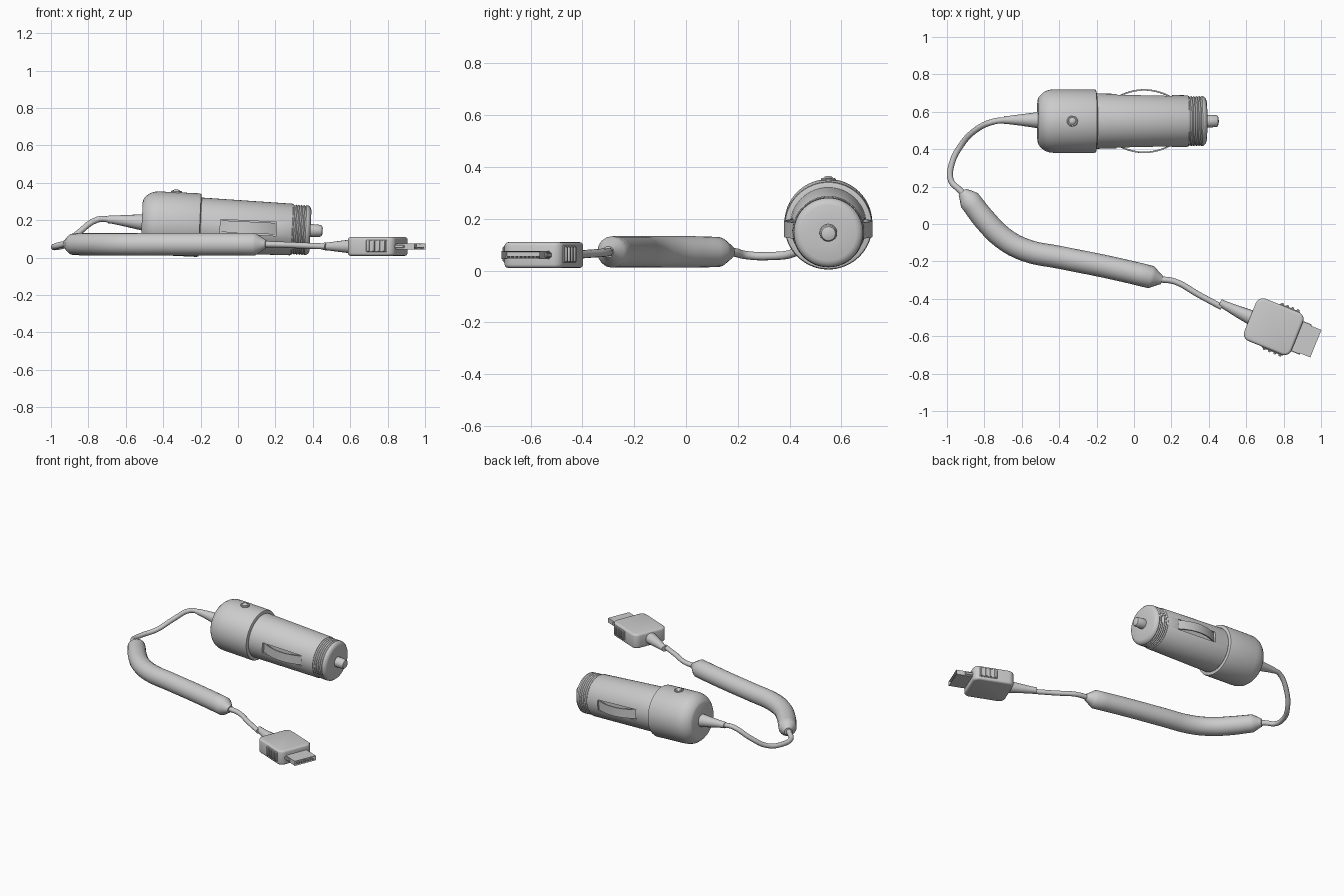
import bpy, bmesh, math
from mathutils import Vector, Matrix

if "Cube" in bpy.data.objects:
    bpy.data.objects.remove(bpy.data.objects["Cube"])

COL = bpy.context.scene.collection


def smooth(ob, angle=35):
    bpy.ops.object.select_all(action='DESELECT')
    ob.select_set(True)
    bpy.context.view_layer.objects.active = ob
    bpy.ops.object.shade_smooth_by_angle(angle=math.radians(angle))


def from_bm(name, bm, matrix, shade=True):
    bmesh.ops.recalc_face_normals(bm, faces=bm.faces)
    me = bpy.data.meshes.new(name)
    bm.to_mesh(me)
    bm.free()
    ob = bpy.data.objects.new(name, me)
    COL.objects.link(ob)
    ob.matrix_world = matrix
    if shade:
        smooth(ob)
    return ob


def lathe(name, profile, matrix, n=48):
    """Revolve (x, radius) pairs around the local x axis, with flat caps."""
    bm = bmesh.new()
    rings = [[bm.verts.new((x, r * math.cos(2 * math.pi * i / n), r * math.sin(2 * math.pi * i / n)))
              for i in range(n)] for x, r in profile]
    for a, b in zip(rings, rings[1:]):
        for i in range(n):
            bm.faces.new((a[i], a[(i + 1) % n], b[(i + 1) % n], b[i]))
    bm.faces.new(rings[0])
    bm.faces.new(rings[-1])
    return from_bm(name, bm, matrix)


def box(name, size, loc, matrix, bevel=0.0, segs=3, shade=True):
    bm = bmesh.new()
    bmesh.ops.create_cube(bm, size=1)
    bmesh.ops.scale(bm, vec=size, verts=bm.verts)
    if bevel:
        bmesh.ops.bevel(bm, geom=bm.edges[:], offset=bevel, segments=segs, profile=0.5, affect='EDGES')
    bmesh.ops.translate(bm, vec=loc, verts=bm.verts)
    return from_bm(name, bm, matrix, shade)


def tube(name, pts, res=4, sides=4):
    """Swept round tube through (x, y, z, radius) points."""
    cu = bpy.data.curves.new(name, 'CURVE')
    cu.dimensions = '3D'
    cu.bevel_depth = 1.0
    cu.bevel_resolution = sides
    cu.resolution_u = res
    cu.use_fill_caps = True
    sp = cu.splines.new('BEZIER')
    sp.bezier_points.add(len(pts) - 1)
    for p, (x, y, z, r) in zip(sp.bezier_points, pts):
        p.co = (x, y, z)
        p.radius = r
        p.handle_left_type = p.handle_right_type = 'AUTO'
    ob = bpy.data.objects.new(name, cu)
    COL.objects.link(ob)
    bpy.ops.object.select_all(action='DESELECT')
    ob.select_set(True)
    bpy.context.view_layer.objects.active = ob
    bpy.ops.object.convert(target='MESH')
    smooth(bpy.context.view_layer.objects.active)


# ---- Socket plug, slightly tilted nose-down ----
PLUG = Matrix.Translation((0, 0.55, 0.164)) @ Matrix.Rotation(math.radians(2.7), 4, 'Y')

head = [(-0.515, 0.115), (-0.51, 0.128), (-0.495, 0.145), (-0.475, 0.16), (-0.45, 0.168),
        (-0.42, 0.17), (-0.213, 0.17), (-0.205, 0.167), (-0.202, 0.16), (-0.202, 0.10)]
lathe("plug_head", head, PLUG, 64)

body = [(-0.21, 0.14), (-0.2, 0.148), (0.285, 0.138), (0.29, 0.135), (0.29, 0.129)]
lathe("plug_body", body, PLUG, 64)
barrel = bpy.data.objects["plug_body"]

# threaded end cap
cap = [(0.28, 0.128)]
for i in range(5):
    cap += [(0.292 + 0.014 * i, 0.134), (0.299 + 0.014 * i, 0.129)]
cap += [(0.362, 0.134), (0.372, 0.132), (0.383, 0.122), (0.388, 0.108), (0.388, 0.04)]
lathe("threaded_cap", cap, PLUG, 64)
lathe("contact_tip", [(0.38, 0.034), (0.395, 0.034), (0.44, 0.032), (0.449, 0.027), (0.453, 0.015)], PLUG, 24)

# side slots and sprung contacts
for s, side in ((-1, "front"), (1, "back")):
    cutter = box("slot_cutter_" + side, (0.30, 0.06, 0.074), (0.055, s * 0.155, -0.001), PLUG, shade=False)
    cutter.hide_render = True
    cutter.hide_set(True)
    mod = barrel.modifiers.new("slot", 'BOOLEAN')
    mod.operation = 'DIFFERENCE'
    mod.solver = 'EXACT'
    mod.object = cutter

    bm = bmesh.new()
    rows = []
    for i in range(17):
        t = i / 16 * 2 - 1
        y = 0.130 + 0.041 * (1 - t * t)
        x = 0.055 + 0.148 * t
        rows.append([bm.verts.new((x, s * (y - d), z)) for d, z in
                     ((0, -0.031), (0, 0.031), (0.008, 0.031), (0.008, -0.031))])
    for a, b in zip(rows, rows[1:]):
        for k in range(4):
            bm.faces.new((a[k], a[(k + 1) % 4], b[(k + 1) % 4], b[k]))
    bm.faces.new(rows[0])
    bm.faces.new(rows[-1])
    from_bm("spring_contact_" + side, bm, PLUG)

# indicator light on top of the head
LIGHT = PLUG @ Matrix.Translation((-0.338, 0, 0)) @ Matrix.Rotation(math.radians(-90), 4, 'Y')
lathe("light_bezel", [(0.15, 0.029), (0.174, 0.029), (0.178, 0.025), (0.176, 0.019)], LIGHT, 24)
lathe("indicator_light", [(0.16, 0.019), (0.178, 0.019), (0.183, 0.014), (0.186, 0.005)], LIGHT, 24)

# ---- Cable ----
tube("plug_strain_relief", [(-0.50, 0.555, 0.188, 0.045), (-0.60, 0.556, 0.197, 0.031),
                            (-0.67, 0.556, 0.203, 0.022), (-0.695, 0.556, 0.204, 0.020)], 2, 6)
tube("plug_cable", [(-0.68, 0.556, 0.204, 0.016), (-0.75, 0.548, 0.204, 0.016), (-0.85, 0.50, 0.135, 0.016),
                    (-0.925, 0.42, 0.070, 0.016), (-0.975, 0.32, 0.056, 0.016), (-0.978, 0.23, 0.060, 0.016),
                    (-0.935, 0.185, 0.071, 0.017), (-0.88, 0.13, 0.072, 0.018)])
tube("thick_cable_sleeve", [(-0.918, 0.172, 0.072, 0.026), (-0.880, 0.128, 0.072, 0.058),
                            (-0.80, 0.025, 0.072, 0.061), (-0.70, -0.075, 0.072, 0.061),
                            (-0.58, -0.140, 0.072, 0.061), (-0.40, -0.178, 0.072, 0.061),
                            (-0.15, -0.228, 0.072, 0.061), (0.09, -0.284, 0.072, 0.061),
                            (0.15, -0.300, 0.072, 0.022)], 4, 6)
tube("connector_cable", [(0.13, -0.295, 0.072, 0.017), (0.22, -0.308, 0.070, 0.016),
                         (0.34, -0.375, 0.065, 0.016), (0.47, -0.445, 0.060, 0.016)])

# ---- Flat connector ----
CONN = Matrix.Translation((0.747, -0.549, 0.06)) @ Matrix.Rotation(math.radians(-22), 4, 'Z')


def at(u, v=0.0):
    return tuple(CONN @ Vector((u, v, 0)))


tube("connector_strain_relief", [(*at(-0.315, 0.012), 0.020), (*at(-0.285, 0.009), 0.022),
                                 (*at(-0.20, 0.003), 0.032), (*at(-0.125), 0.040)], 2, 6)

# rounded housing: corners rounded in plan, then softened rims
bm = bmesh.new()
bmesh.ops.create_cube(bm, size=1)
bmesh.ops.scale(bm, vec=(0.272, 0.244, 0.10), verts=bm.verts)
upright = [e for e in bm.edges if abs(e.verts[0].co.z - e.verts[1].co.z) > 0.05]
bmesh.ops.bevel(bm, geom=upright, offset=0.04, segments=6, profile=0.5, affect='EDGES')
rims = [e for e in bm.edges if abs(e.verts[0].co.z - e.verts[1].co.z) < 0.01]
bmesh.ops.bevel(bm, geom=rims, offset=0.014, segments=3, profile=0.5, affect='EDGES')
from_bm("connector_housing", bm, CONN)

# hollow metal tongue, open at the end
bm = bmesh.new()
bmesh.ops.create_cube(bm, size=1)
bmesh.ops.scale(bm, vec=(0.144, 0.158, 0.032), verts=bm.verts)
bmesh.ops.translate(bm, vec=(0.171, 0, 0), verts=bm.verts)
end = max(bm.faces, key=lambda f: f.calc_center_median().x)
bmesh.ops.inset_region(bm, faces=[end], thickness=0.005)
bmesh.ops.translate(bm, vec=(-0.05, 0, 0), verts=end.verts)
from_bm("connector_tongue", bm, CONN, False)
for i in range(8):
    box(f"contact_pin_{i}", (0.045, 0.009, 0.008), (0.215, -0.0595 + 0.017 * i, -0.007), CONN, shade=False)

# side grips with ridges, and latch hooks beside the tongue
for s, side in ((-1, "front"), (1, "back")):
    box("grip_pad_" + side, (0.12, 0.016, 0.064), (0.043, s * 0.119, 0.003), CONN, 0.003, 1)
    for i in range(4):
        box(f"grip_ridge_{side}_{i}", (0.014, 0.018, 0.058), (-0.002 + 0.03 * i, s * 0.126, 0.003),
            CONN, 0.004, 2)
    box("latch_" + side, (0.06, 0.012, 0.018), (0.155, s * 0.081, 0), CONN, 0.003, 1)
